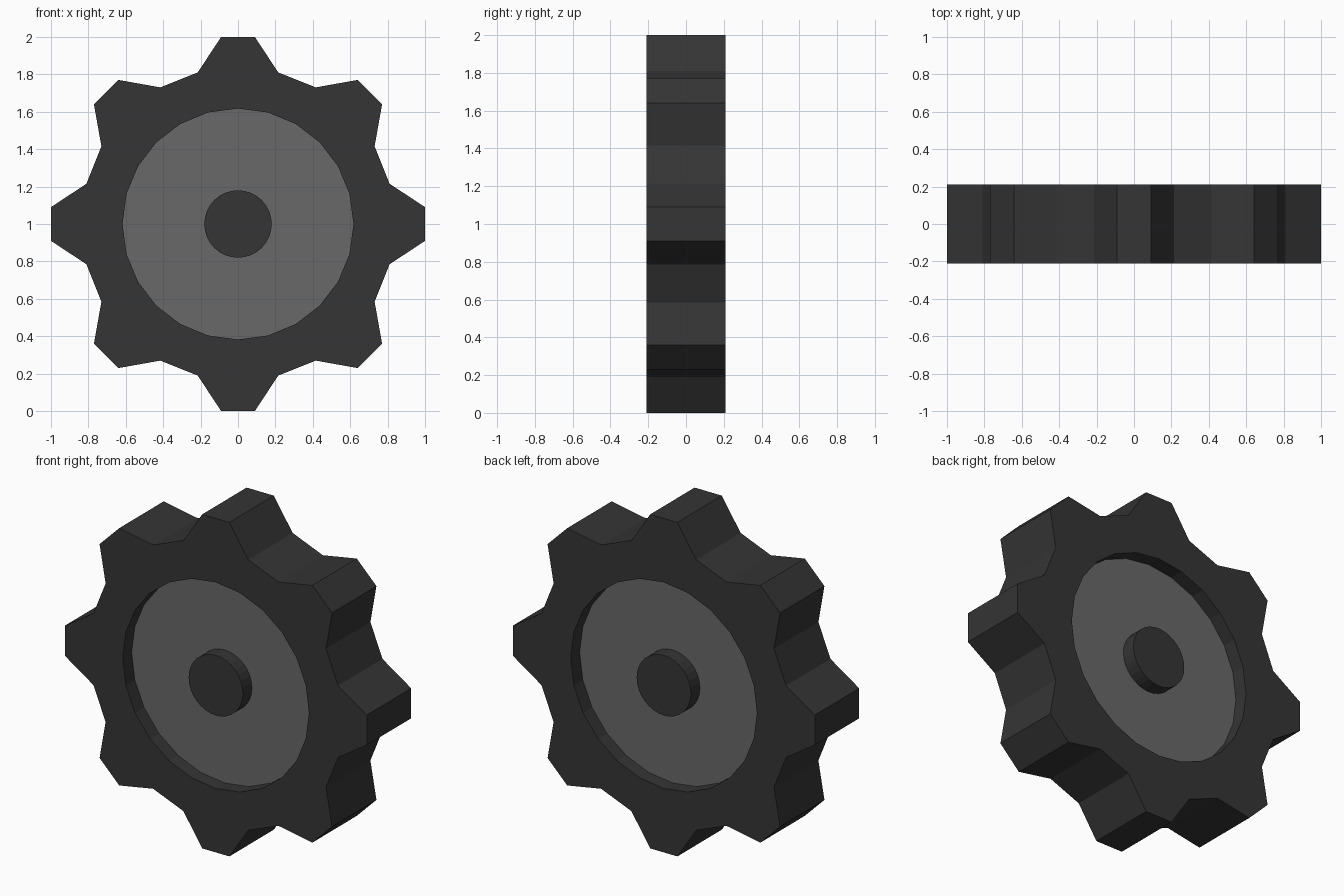
import bpy
from math import pi, sin, cos

if "Cube" in bpy.data.objects:
    bpy.data.objects.remove(bpy.data.objects["Cube"])

HALF = 0.21          # half thickness of the gear
CENTRE = (0, 0, 1)


def material(name, grey):
    m = bpy.data.materials.new(name)
    m.diffuse_color = (grey, grey, grey, 1)
    m.use_nodes = True
    m.node_tree.nodes["Principled BSDF"].inputs["Base Color"].default_value = m.diffuse_color
    return m


dark = material("dark_grey", 0.035)
mid = material("mid_grey", 0.14)


def circle(r, sides):
    return [(r * sin(2 * pi * i / sides), r * cos(2 * pi * i / sides))
            for i in range(sides)]


def plate(name, outlines, half, mat):
    """Extrude flat outlines (later ones are holes) along y, both ways."""
    cu = bpy.data.curves.new(name, 'CURVE')
    cu.dimensions = '2D'
    cu.fill_mode = 'BOTH'
    cu.extrude = half
    for pts in outlines:
        sp = cu.splines.new('POLY')
        sp.points.add(len(pts) - 1)
        for p, (x, z) in zip(sp.points, pts):
            p.co = (x, z, 0, 1)
        sp.use_cyclic_u = True
    ob = bpy.data.objects.new(name, cu)
    bpy.context.collection.objects.link(ob)
    ob.location = CENTRE
    ob.rotation_euler = (pi / 2, 0, 0)
    bpy.ops.object.select_all(action='DESELECT')
    ob.select_set(True)
    bpy.context.view_layer.objects.active = ob
    bpy.ops.object.convert(target='MESH')
    ob = bpy.context.object
    bpy.ops.object.shade_flat()
    ob.data.materials.clear()
    ob.data.materials.append(mat)
    return ob


# Toothed rim: one quarter of the outline, turned four times
quarter = [(0.09, 1.0), (0.215, 0.81), (0.415, 0.73), (0.64, 0.77),
           (0.77, 0.64), (0.73, 0.415), (0.81, 0.215), (1.0, 0.09)]
outline = []
for _ in range(4):
    outline += quarter
    quarter = [(z, -x) for x, z in quarter]
plate("toothed_rim", [outline, circle(0.617, 24)], HALF, dark)

# Recessed web disc filling the rim
plate("web_disc", [circle(0.617, 24)], 0.125, mid)

# Central hub, flush with the rim on both sides
plate("hub", [circle(0.18, 32)], HALF, dark)
